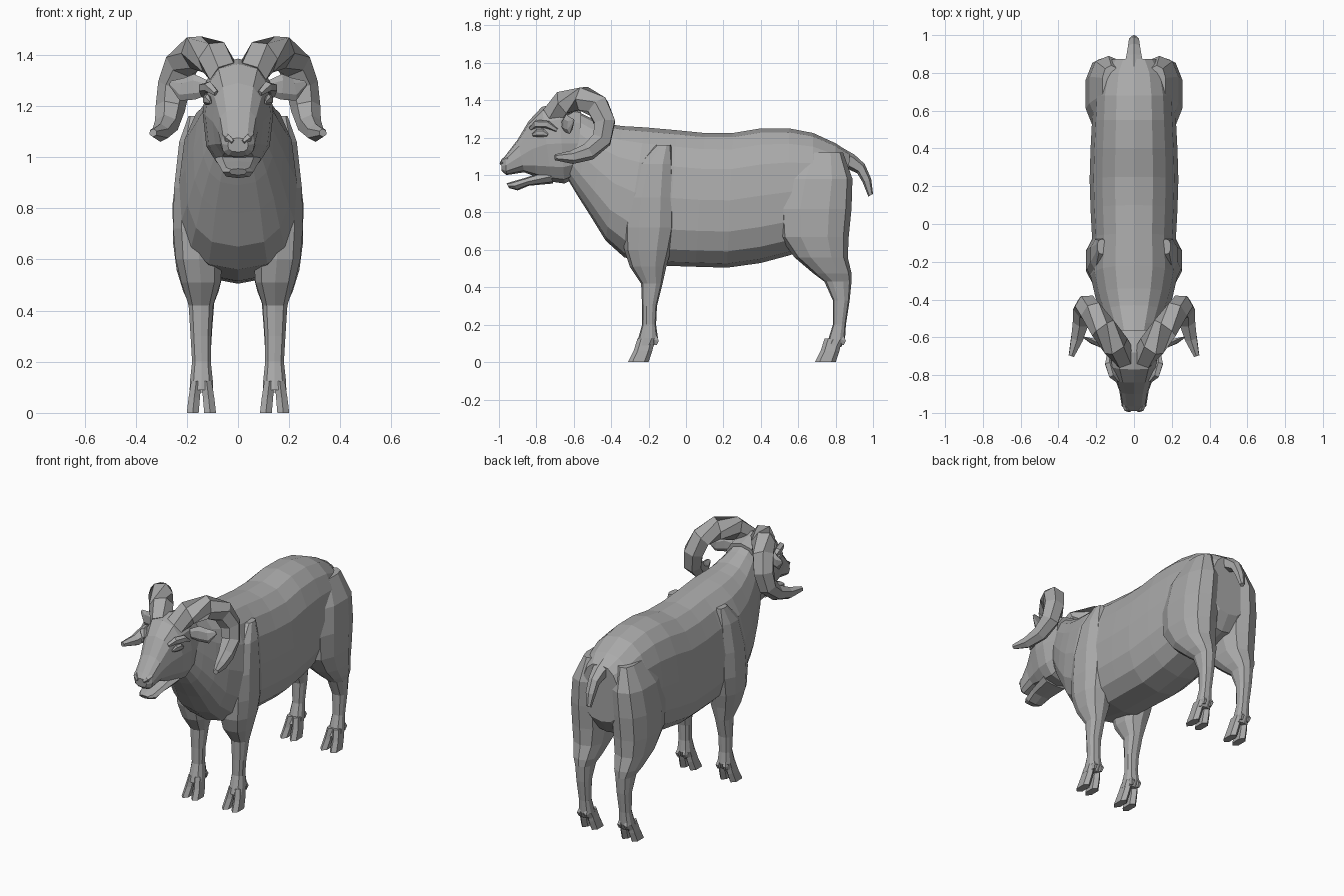
import bpy, bmesh, math
from mathutils import Vector

wool = bpy.data.materials.new("grey")
wool.diffuse_color = (0.4, 0.4, 0.4, 1)


def skin(name, rings, mirror=False):
    """Bridge a list of point rings into a closed, flat-shaded object."""
    bm = bmesh.new()
    vs = [[bm.verts.new(p) for p in r] for r in rings]
    n = len(vs[0])
    for a, b in zip(vs, vs[1:]):
        for i in range(n):
            j = (i + 1) % n
            bm.faces.new((a[i], a[j], b[j], b[i]))
    bm.faces.new(vs[0])
    bm.faces.new(vs[-1][::-1])
    bmesh.ops.recalc_face_normals(bm, faces=bm.faces)
    me = bpy.data.meshes.new(name)
    bm.to_mesh(me)
    bm.free()
    me.materials.append(wool)
    ob = bpy.data.objects.new(name, me)
    bpy.context.collection.objects.link(ob)
    if mirror:
        ob.modifiers.new("mirror", 'MIRROR').use_mirror_merge = False
    return ob


def loft(name, rows, n=8, p=0.8, egg=0.0, mirror=False):
    """Rows are (y0, z0, y1, z1, centre x, half width); each makes one rounded ring."""
    rings = []
    for y0, z0, y1, z1, cx, w in rows:
        ring = []
        for i in range(n):
            a = 2 * math.pi * i / n
            c, s = math.cos(a), math.sin(a)
            x = cx + w * math.copysign(abs(s) ** p, s) * (1 - egg * c)
            t = (1 - math.copysign(abs(c) ** p, c)) / 2
            ring.append((x, y0 + (y1 - y0) * t, z0 + (z1 - z0) * t))
        rings.append(ring)
    return skin(name, rings, mirror)


def sweep(name, path, ref, n=6, flat=1.0):
    """Tube along (x, y, z, radius) points, mirrored to the other side."""
    pts = [Vector(q[:3]) for q in path]
    rings = []
    for i, q in enumerate(path):
        t = (pts[min(i + 1, len(pts) - 1)] - pts[max(i - 1, 0)]).normalized()
        u = Vector(ref)
        u = (u - t * u.dot(t)).normalized()
        v = t.cross(u)
        rings.append([pts[i] + q[3] * (u * math.cos(a) * flat + v * math.sin(a))
                      for a in (2 * math.pi * (k + 0.5) / n for k in range(n))])
    return skin(name, rings, True)


# Barrel, chest and neck
loft("body", [
    (-.62, 1.36, -.64, .99, 0, .10), (-.52, 1.31, -.58, .89, 0, .14),
    (-.43, 1.275, -.51, .78, 0, .175), (-.34, 1.262, -.43, .65, 0, .205),
    (-.22, 1.255, -.33, .56, 0, .23), (-.05, 1.24, -.1, .515, 0, .222),
    (.1, 1.225, .05, .51, 0, .23), (.25, 1.225, .22, .505, 0, .235),
    (.4, 1.25, .4, .53, 0, .23), (.55, 1.25, .55, .57, 0, .222),
    (.68, 1.225, .68, .62, 0, .215), (.8, 1.17, .8, .66, 0, .19),
    (.875, 1.12, .86, .75, 0, .13)], n=16, p=.8, egg=.08)

# Head and lower jaw
loft("head", [
    (-.99, 1.075, -.985, 1.02, 0, .04), (-.965, 1.105, -.96, 1.0, 0, .065),
    (-.90, 1.19, -.865, 1.015, 0, .078), (-.84, 1.29, -.80, .99, 0, .10),
    (-.77, 1.365, -.72, .965, 0, .128), (-.68, 1.385, -.65, .955, 0, .138),
    (-.56, 1.35, -.58, .99, 0, .12)], n=12, p=.75)
loft("jaw", [
    (-.96, .955, -.945, .93, 0, .035), (-.93, .965, -.90, .918, 0, .06),
    (-.86, .985, -.84, .943, 0, .072), (-.73, 1.03, -.71, .955, 0, .09)], n=8)

# Curled horns
sweep("horn", [
    (.05, -.71, 1.32, .066), (.095, -.645, 1.39, .072), (.165, -.55, 1.41, .07),
    (.22, -.47, 1.365, .068), (.25, -.435, 1.28, .064), (.265, -.45, 1.19, .058),
    (.28, -.52, 1.125, .048), (.303, -.61, 1.095, .036), (.332, -.70, 1.095, .016)],
    (.85, .5, .1))

# Ears, brows, eyes and nostrils
sweep("ear", [(.11, -.66, 1.27, .025), (.17, -.64, 1.275, .05),
              (.22, -.62, 1.265, .045), (.265, -.60, 1.29, .01)], (.2, 1, 0), flat=.35)
sweep("brow", [(.085, -.83, 1.25, .012), (.115, -.80, 1.275, .022),
               (.135, -.74, 1.27, .022), (.135, -.69, 1.24, .01)], (1, 0, 0), n=5)
sweep("eye", [(.107, -.82, 1.215, .008), (.118, -.795, 1.225, .022),
              (.126, -.765, 1.225, .022), (.130, -.74, 1.215, .008)], (1, 0, 0), flat=.6)
sweep("nostril", [(.02, -.99, 1.06, .008), (.04, -.977, 1.075, .016),
                  (.056, -.95, 1.09, .01)], (1, 0, 0), n=5)

# Shoulder flowing into the foreleg
loft("front_leg", [
    (-.16, 1.16, -.08, 1.16, .17, .025), (-.26, 1.06, -.065, 1.06, .15, .083),
    (-.32, .88, -.055, .88, .15, .104), (-.335, .72, -.055, .72, .15, .108),
    (-.33, .6, -.08, .6, .152, .095), (-.30, .51, -.105, .51, .145, .08),
    (-.24, .42, -.125, .42, .145, .05), (-.235, .3, -.155, .3, .145, .042),
    (-.235, .2, -.16, .2, .143, .038), (-.255, .13, -.15, .13, .143, .046),
    (-.265, .09, -.17, .09, .143, .048)], n=10, mirror=True)

# Thigh flowing into the hind leg
loft("hind_leg", [
    (.62, 1.12, .84, 1.12, .12, .05), (.53, .98, .89, .98, .135, .105),
    (.49, .82, .885, .82, .145, .115), (.50, .67, .87, .67, .147, .112),
    (.58, .56, .865, .56, .147, .097), (.68, .475, .885, .475, .145, .072),
    (.74, .43, .885, .43, .143, .052), (.785, .33, .875, .33, .143, .044),
    (.785, .2, .855, .2, .143, .036), (.76, .12, .85, .12, .143, .045),
    (.74, .08, .83, .08, .143, .048)], n=10, mirror=True)

# Cloven hooves and dewclaws
for leg, y in (("front", -.20), ("hind", .80)):
    for side, s in (("inner", -1), ("outer", 1)):
        loft(f"{leg}_{side}_toe", [
            (y - .06, .125, y + .035, .125, .143 + s * .02, .022),
            (y - .08, .06, y + .02, .06, .143 + s * .028, .025),
            (y - .11, 0, y, 0, .143 + s * .034, .026)], n=6, mirror=True)
        loft(f"{leg}_{side}_dewclaw", [
            (y + .02, .15, y + .04, .15, .143 + s * .02, .01),
            (y + .015, .12, y + .058, .115, .143 + s * .024, .016),
            (y + .025, .095, y + .045, .09, .143 + s * .024, .008)], n=5, mirror=True)

# Tail
loft("tail", [
    (.83, 1.15, .83, 1.04, 0, .06), (.90, 1.11, .87, 1.03, 0, .045),
    (.955, 1.06, .915, 1.01, 0, .035), (.99, .98, .945, .96, 0, .03),
    (1.0, .90, .975, .885, 0, .015)], n=6)
